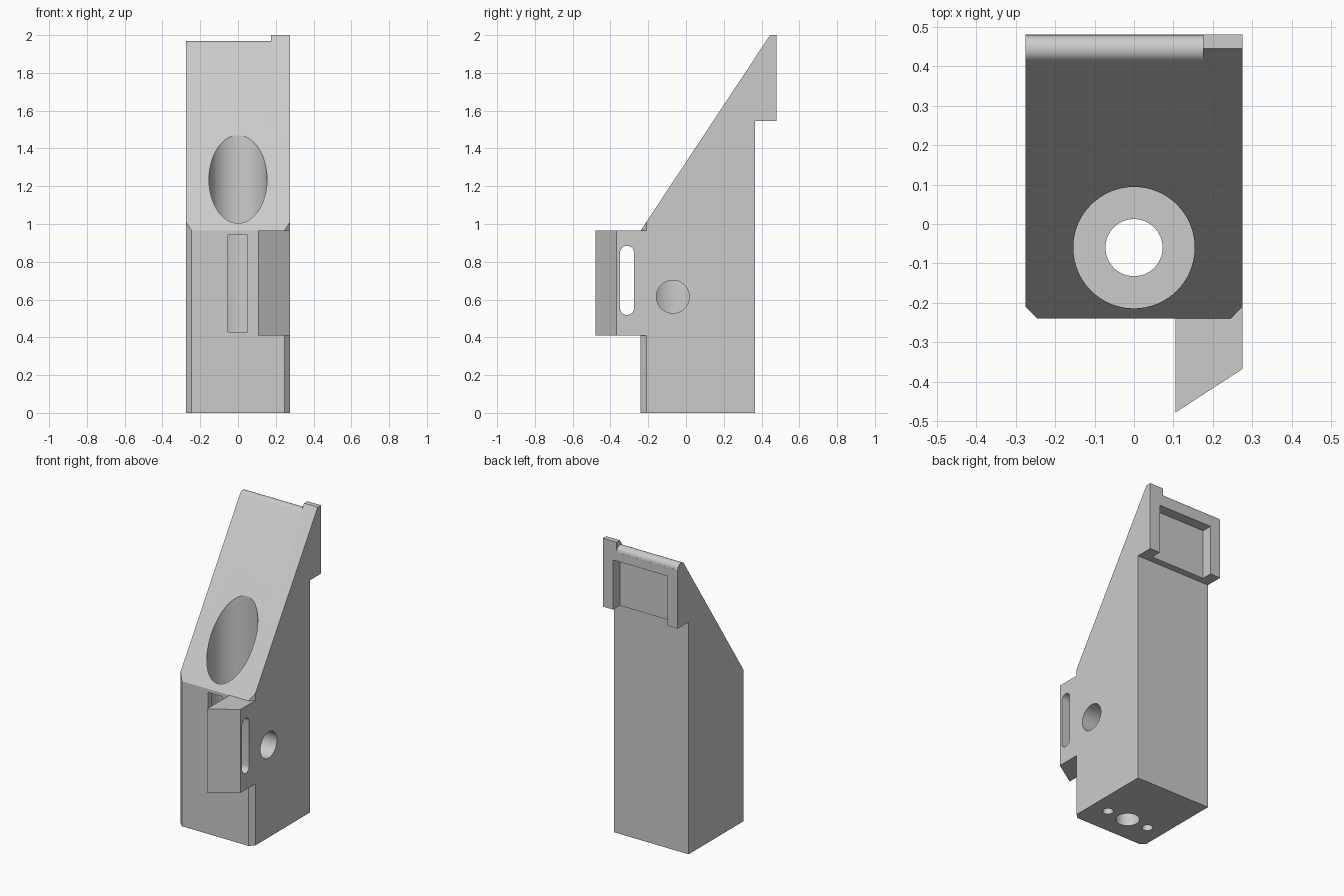
import bpy, bmesh, math
from mathutils import Vector

if "Cube" in bpy.data.objects:
    bpy.data.objects.remove(bpy.data.objects["Cube"])

grey = bpy.data.materials.new("light grey")
grey.diffuse_color = (0.6, 0.6, 0.6, 1)
grey.use_nodes = True
grey.node_tree.nodes["Principled BSDF"].inputs["Base Color"].default_value = grey.diffuse_color


def prism(name, pts, axis, lo, hi):
    """Extrude a 2D outline along x (points are y,z) or z (points are x,y)."""
    place = (lambda p, t: (t, p[0], p[1])) if axis == "x" else (lambda p, t: (p[0], p[1], t))
    bm = bmesh.new()
    a = [bm.verts.new(place(p, lo)) for p in pts]
    b = [bm.verts.new(place(p, hi)) for p in pts]
    n = len(pts)
    bm.faces.new(a[::-1])
    bm.faces.new(b)
    for i in range(n):
        bm.faces.new((a[i], a[(i + 1) % n], b[(i + 1) % n], b[i]))
    bmesh.ops.recalc_face_normals(bm, faces=bm.faces)
    me = bpy.data.meshes.new(name)
    bm.to_mesh(me)
    bm.free()
    me.materials.append(grey)
    ob = bpy.data.objects.new(name, me)
    bpy.context.collection.objects.link(ob)
    return ob


def box(name, x0, x1, y0, y1, z0, z1):
    return prism(name, [(x0, y0), (x1, y0), (x1, y1), (x0, y1)], "z", z0, z1)


def arc(cx, cy, r, a0, a1, n):
    return [(cx + r * math.cos(math.radians(a0 + (a1 - a0) * i / n)),
             cy + r * math.sin(math.radians(a0 + (a1 - a0) * i / n))) for i in range(n + 1)]


def circle(cx, cy, r, n=64):
    return arc(cx, cy, r, 0, 360, n)[:-1]


def combine(target, other, op):
    m = target.modifiers.new(op, "BOOLEAN")
    m.operation, m.object, m.solver = op, other, "EXACT"
    bpy.context.view_layer.objects.active = target
    bpy.ops.object.modifier_apply(modifier=m.name)
    bpy.data.objects.remove(other, do_unlink=True)


W = 0.275
# Wedge body with rear hook and straight top lip
body = prism("housing", [(-0.24, 0), (0.365, 0), (0.365, 1.545), (0.48, 1.545),
                         (0.48, 2), (0.445, 2), (-0.24, 0.965)], "x", -W, W)

# Rounded top edge beside the lip
edge = arc(0.444, 1.934, 0.0357, 146.5, 0, 12)
combine(body, prism("edge_cut", edge + [(0.6, 1.934), (0.6, 2.1), (edge[0][0], 2.1)],
                    "x", -0.4, 0.175), "DIFFERENCE")

# Chamfered front corners
for s in (-1, 1):
    combine(body, prism("corner_cut", [(s * 0.245, -0.24), (s * 0.235, -0.25), (s * 0.4, -0.25),
                                       (s * 0.4, -0.085)], "z", -0.1, 1.4), "DIFFERENCE")

# Side bracket with slanted front and a rounded slot
bracket = prism("bracket", [(0.105, -0.478), (W, -0.368), (W, -0.205), (0.22, -0.2),
                            (0.105, -0.2)], "z", 0.41, 0.965)
slot = arc(-0.312, 0.848, 0.037, 0, 180, 16) + arc(-0.312, 0.555, 0.037, 180, 360, 16)
combine(bracket, prism("slot_cut", slot, "x", 0, 0.4), "DIFFERENCE")
combine(body, bracket, "UNION")

# Wide vertical bore, narrow outlet and two blind screw holes
combine(body, prism("bore_cut", circle(0, -0.06, 0.154), "z", 0.25, 2.2), "DIFFERENCE")
combine(body, prism("outlet_cut", circle(0, -0.06, 0.0725), "z", -0.1, 0.4), "DIFFERENCE")
for s in (-1, 1):
    combine(body, prism("screw_cut", circle(s * 0.155, -0.06, 0.033, 32), "z", -0.1, 0.15),
            "DIFFERENCE")

# Side hole and front window into the bore
combine(body, prism("side_cut", circle(-0.07, 0.615, 0.087), "x", 0, 0.4), "DIFFERENCE")
combine(body, box("window_cut", -0.052, 0.05, -0.3, -0.1, 0.428, 0.942), "DIFFERENCE")

# Recess in the back of the hook, open below
combine(body, box("recess_cut", -0.2, 0.2, 0.41, 0.6, 1.4, 1.875), "DIFFERENCE")

bpy.context.view_layer.objects.active = body
body.select_set(True)
bpy.ops.object.shade_smooth_by_angle(angle=math.radians(25))
